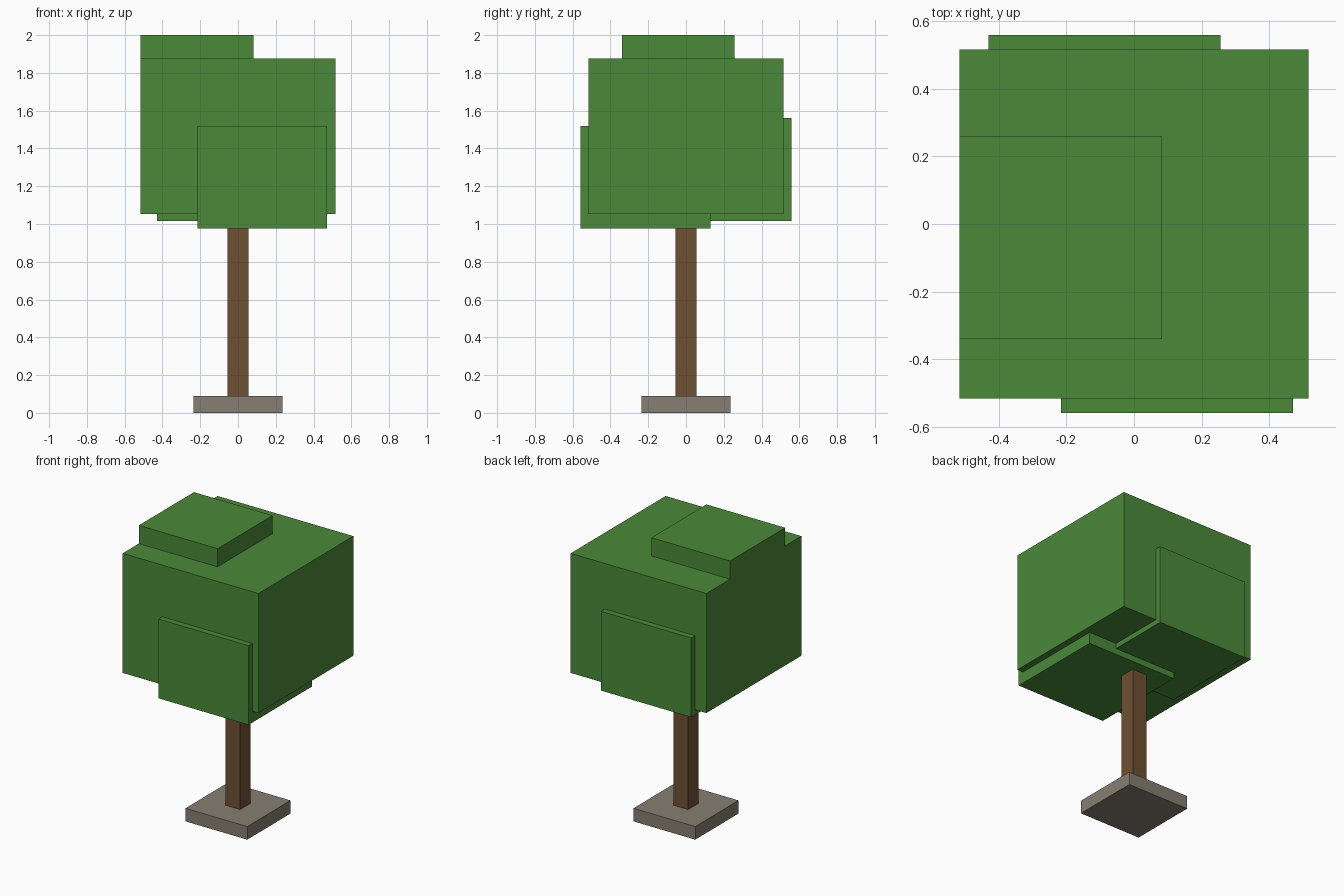
import bpy
import bmesh
from mathutils import Vector

cube = bpy.data.objects.get("Cube")
if cube:
    bpy.data.objects.remove(cube, do_unlink=True)


def material(name, rgb):
    mat = bpy.data.materials.new(name)
    mat.use_nodes = True
    color = (*rgb, 1.0)
    mat.diffuse_color = color
    mat.node_tree.nodes["Principled BSDF"].inputs["Base Color"].default_value = color
    return mat


def block(name, low, high, mat):
    """Flat-shaded box between two opposite corners."""
    low, high = Vector(low), Vector(high)
    size = high - low
    bm = bmesh.new()
    bmesh.ops.create_cube(bm, size=1.0)
    bmesh.ops.scale(bm, vec=size, verts=bm.verts)
    mesh = bpy.data.meshes.new(name)
    bm.to_mesh(mesh)
    bm.free()
    mesh.materials.append(mat)
    obj = bpy.data.objects.new(name, mesh)
    obj.location = (low + high) / 2
    bpy.context.collection.objects.link(obj)
    return obj


leaf = material("leaf green", (0.07, 0.255, 0.042))
bark = material("bark brown", (0.156, 0.08, 0.032))
stone = material("stone grey", (0.238, 0.209, 0.168))

# Base slab and trunk
block("base_slab", (-0.235, -0.235, 0), (0.235, 0.235, 0.09), stone)
block("trunk", (-0.055, -0.055, 0.08), (0.055, 0.055, 1.1), bark)

# Main crown with smaller leaf clumps pushed through it
block("crown", (-0.516, -0.516, 1.053), (0.516, 0.516, 1.875), leaf)
block("top_leaf_clump", (-0.516, -0.34, 1.875), (0.083, 0.258, 2.0), leaf)
block("front_leaf_clump", (-0.215, -0.558, 0.975), (0.47, 0.13, 1.52), leaf)
block("back_leaf_clump", (-0.43, -0.13, 1.017), (0.255, 0.558, 1.562), leaf)
